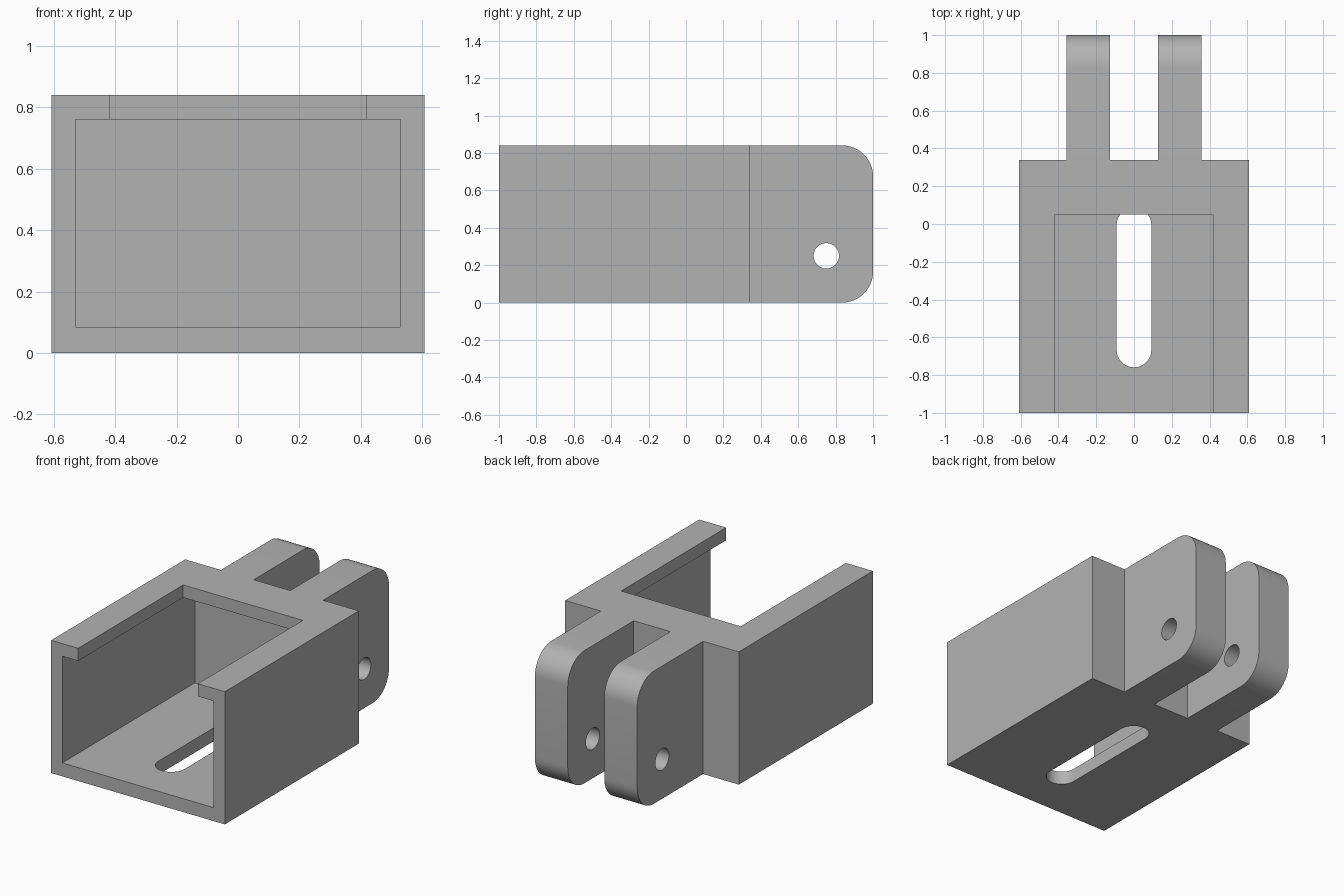
import bpy
import bmesh
import math
from mathutils import Matrix

cube = bpy.data.objects.get("Cube")
if cube:
    bpy.data.objects.remove(cube, do_unlink=True)

HALF_W, HEIGHT, BACK = 0.608, 0.84, 0.34
LUG_IN, LUG_OUT, LUG_RADIUS = 0.128, 0.358, 0.165

grey = bpy.data.materials.new("plain grey")
grey.use_nodes = True
colour = (0.45, 0.45, 0.45, 1)
grey.diffuse_color = colour
grey.node_tree.nodes["Principled BSDF"].inputs["Base Color"].default_value = colour


def finish(name, bm):
    bmesh.ops.recalc_face_normals(bm, faces=bm.faces)
    mesh = bpy.data.meshes.new(name)
    bm.to_mesh(mesh)
    bm.free()
    mesh.materials.append(grey)
    obj = bpy.data.objects.new(name, mesh)
    bpy.context.collection.objects.link(obj)
    return obj


def extrude_plan(outline, z0, z1):
    bm = bmesh.new()
    face = bm.faces.new([bm.verts.new((x, y, z0)) for x, y in outline])
    new = bmesh.ops.extrude_face_region(bm, geom=[face])["geom"]
    verts = [v for v in new if isinstance(v, bmesh.types.BMVert)]
    bmesh.ops.translate(bm, verts=verts, vec=(0, 0, z1 - z0))
    return bm


def box_plan(half_x, y0, y1):
    return [(-half_x, y0), (half_x, y0), (half_x, y1), (-half_x, y1)]


# Housing and both lugs share one mirrored plan outline
right = [(HALF_W, -1), (HALF_W, BACK), (LUG_OUT, BACK), (LUG_OUT, 1),
         (LUG_IN, 1), (LUG_IN, BACK)]
bm = extrude_plan(right + [(-x, y) for x, y in reversed(right)], 0, HEIGHT)

# Rounded lug corners
tips = [e for e in bm.edges if all(v.co.y > 0.99 for v in e.verts)
        and abs(e.verts[0].co.x - e.verts[1].co.x) > 0.1]
bmesh.ops.bevel(bm, geom=tips, offset=LUG_RADIUS, segments=12,
                profile=0.5, affect='EDGES')
bracket = finish("clevis_housing", bm)

# Hollow inside, open at the front, and the opening in the roof
cutters = [
    finish("cavity_cutter", extrude_plan(box_plan(0.53, -1.2, 0.325), 0.085, 0.76)),
    finish("roof_cutter", extrude_plan(box_plan(0.419, -1.2, 0.05), 0.6, 1)),
]

# Rounded slot in the floor
r, steps = 0.092, 16
slot = []
for centre, start in ((-0.005, 0), (-0.667, math.pi)):
    for i in range(steps + 1):
        a = start + math.pi * i / steps
        slot.append((r * math.cos(a), centre + r * math.sin(a)))
cutters.append(finish("slot_cutter", extrude_plan(slot, -0.1, 0.2)))

# Pin hole through both lugs
bm = bmesh.new()
bmesh.ops.create_cone(
    bm, cap_ends=True, segments=32, radius1=0.068, radius2=0.068, depth=1,
    matrix=Matrix.Translation((0, 0.75, 0.25)) @ Matrix.Rotation(math.pi / 2, 4, 'Y'))
cutters.append(finish("pin_hole_cutter", bm))

bpy.ops.object.select_all(action='DESELECT')
bpy.context.view_layer.objects.active = bracket
bracket.select_set(True)
for cutter in cutters:
    cutter.hide_render = True
    mod = bracket.modifiers.new(cutter.name, 'BOOLEAN')
    mod.operation = 'DIFFERENCE'
    mod.solver = 'EXACT'
    mod.object = cutter
    bpy.ops.object.modifier_apply(modifier=mod.name)
    bpy.data.objects.remove(cutter, do_unlink=True)

bpy.ops.object.shade_smooth_by_angle(angle=math.radians(30))
